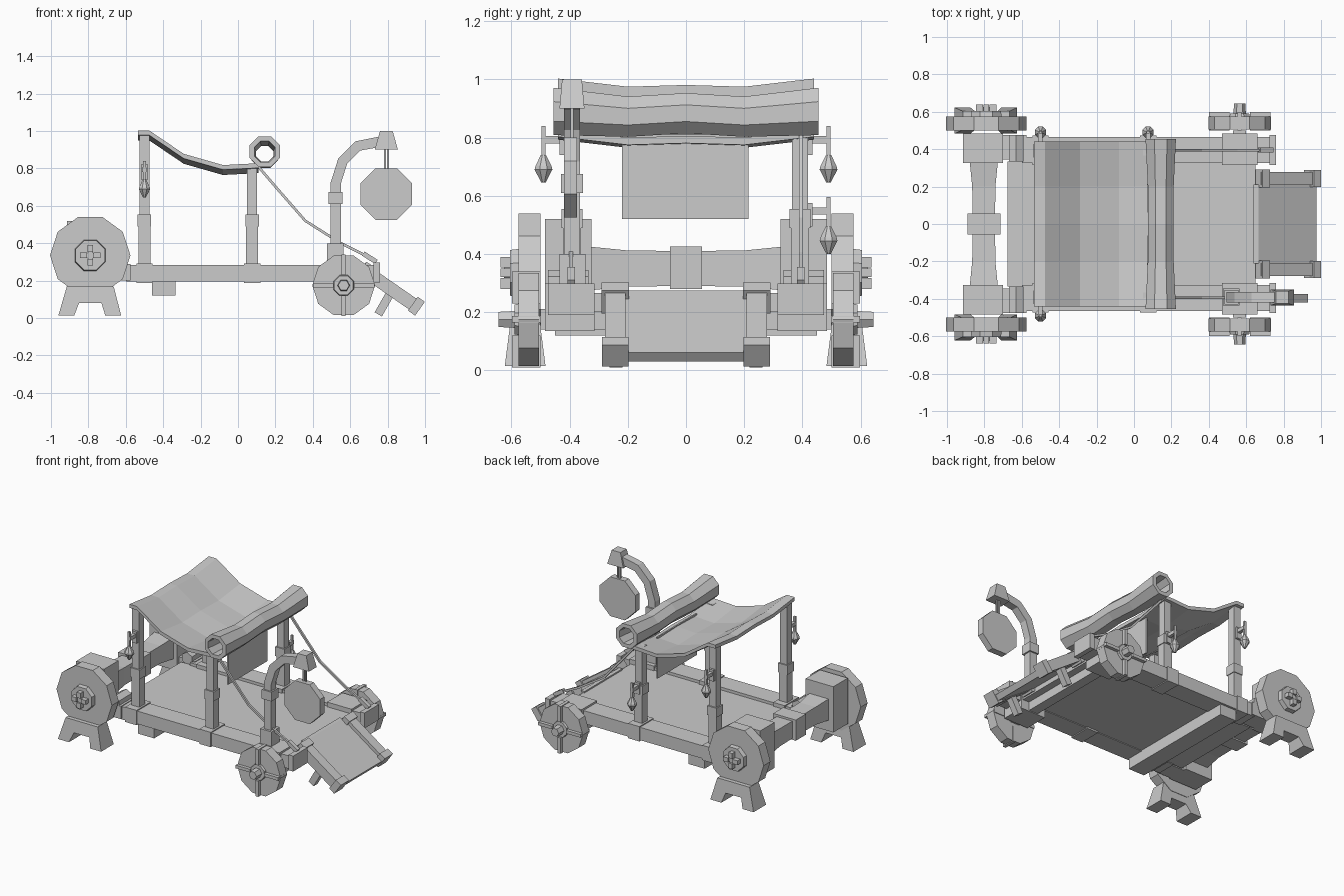
import bpy, bmesh, math
from mathutils import Vector, Matrix

cube = bpy.data.objects.get("Cube")
if cube:
    bpy.data.objects.remove(cube)

grey = bpy.data.materials.new("plain_grey")
grey.use_nodes = True
grey.diffuse_color = (0.6, 0.6, 0.6, 1)
grey.node_tree.nodes["Principled BSDF"].inputs["Base Color"].default_value = (0.6, 0.6, 0.6, 1)


def finish(name, bm):
    bmesh.ops.recalc_face_normals(bm, faces=bm.faces)
    mesh = bpy.data.meshes.new(name)
    bm.to_mesh(mesh)
    bm.free()
    mesh.materials.append(grey)
    obj = bpy.data.objects.new(name, mesh)
    bpy.context.collection.objects.link(obj)
    return obj


def loft(name, rings, caps=True, closed=True):
    """Bridge a list of equal-length point rings."""
    bm = bmesh.new()
    rows = [[bm.verts.new(p) for p in ring] for ring in rings]
    n = len(rows[0])
    for a, b in zip(rows, rows[1:]):
        for i in range(n if closed else n - 1):
            j = (i + 1) % n
            bm.faces.new((a[i], a[j], b[j], b[i]))
    if caps:
        bm.faces.new(rows[0])
        bm.faces.new(rows[-1])
    return finish(name, bm)


def box(name, x, y, z):
    return loft(name, [[(x[0], y[0], h), (x[1], y[0], h), (x[1], y[1], h), (x[0], y[1], h)] for h in z])


def prism(name, pts, y):
    return loft(name, [[(px, d, pz) for px, pz in pts] for d in y])


def lathe(name, profile, n, centre, axis="Z", turn=0.5):
    """Revolve (radius, distance) pairs around an axis."""
    rings = []
    for r, h in profile:
        ring = []
        for i in range(n):
            a = 2 * math.pi * (i + turn) / n
            u, v = r * math.cos(a), r * math.sin(a)
            p = (u, v, h) if axis == "Z" else (u, h, v)
            ring.append(Vector(centre) + Vector(p))
        rings.append(ring)
    return loft(name, rings)


def strip(name, path, w, y):
    """Square-section bar following an xz path, centred on y."""
    rings = []
    for i, p in enumerate(path):
        a, b = Vector(path[max(i - 1, 0)]), Vector(path[min(i + 1, len(path) - 1)])
        t = (b - a).normalized()
        nx, nz = -t.y * w / 2, t.x * w / 2
        rings.append([(p[0] + s * nx, y + d * w / 2, p[1] + s * nz)
                      for s, d in ((-1, -1), (1, -1), (1, 1), (-1, 1))])
    return loft(name, rings)


def span(s, a, b):
    return tuple(sorted((s * a, s * b)))


def lantern(x, s, z):
    """Hanging lantern with its bracket; z is the widest point."""
    lathe("lantern", [(0.008, -0.045), (0.033, 0.0), (0.03, 0.012), (0.01, 0.05)], 8, (x, s * 0.49, z))
    box("lantern_rod", (x - 0.007, x + 0.007), span(s, 0.483, 0.497), (z + 0.04, z + 0.15))
    box("lantern_bracket", (x - 0.012, x + 0.012), span(s, 0.42, 0.495), (z + 0.09, z + 0.115))
    box("bracket_plate", (x - 0.018, x + 0.018), span(s, 0.415, 0.435), (z + 0.05, z + 0.13))


def spokes(name, x, z, r0, r1, w, y):
    for k in range(4):
        bar = box(name, (r0, r1), y, (-w / 2, w / 2))
        bar.data.transform(Matrix.Translation((x, 0, z)) @ Matrix.Rotation(k * math.pi / 2, 4, "Y"))


# Deck and cross beam
box("deck", (-0.675, 0.65), (-0.335, 0.335), (0.2, 0.265))
box("cross_beam", (-0.46, -0.335), (-0.45, 0.45), (0.12, 0.2))
box("front_axle", (0.53, 0.6), (-0.5, 0.5), (0.14, 0.21))

for s in (-1, 1):
    # Side rails and end blocks
    box("side_rail", (-0.6, 0.76), span(s, 0.325, 0.465), (0.195, 0.285))
    box("rail_end_cap", (0.725, 0.76), span(s, 0.315, 0.475), (0.19, 0.298))
    box("axle_mount", (0.47, 0.66), span(s, 0.315, 0.485), (0.135, 0.298))
    box("rear_joint", (-0.72, -0.575), span(s, 0.345, 0.475), (0.2, 0.29))
    lathe("joint_barrel", [(0.045, -0.07), (0.045, 0.07)], 6, (-0.63, s * 0.405, 0.3), "Y")

    # Rear drum wheel with hub and foot
    lathe("drum_wheel", [(0.215, 0.5), (0.215, 0.575)] if s > 0 else [(0.215, -0.575), (0.215, -0.5)],
          10, (-0.79, 0, 0.335), "Y", 0)
    lathe("drum_hub", [(0.09, s * 0.57), (0.085, s * 0.605)], 8, (-0.79, 0, 0.335), "Y")
    lathe("drum_pin", [(0.022, s * 0.6), (0.022, s * 0.625)], 8, (-0.79, 0, 0.335), "Y")
    spokes("drum_cross", -0.79, 0.335, 0.018, 0.055, 0.03, span(s, 0.6, 0.638))
    foot = [(-0.96, 0.015), (-0.875, 0.015), (-0.85, 0.08), (-0.73, 0.08),
            (-0.71, 0.015), (-0.625, 0.015), (-0.665, 0.17), (-0.915, 0.17)]
    loft("drum_foot", [[(x, s * (mid + side * (0.07 if z < 0.05 else 0.05)), z) for x, z in foot]
                       for mid, side in ((0.553, -1), (0.553, 1))])

    # Rear axle ends
    box("axle_end", (-0.915, -0.7), span(s, 0.325, 0.485), (0.2, 0.52))
    loft("axle_arm", [[(-0.803 + a * w, s * y, 0.35 + b * w) for a, b in ((-1, -1), (1, -1), (1, 1), (-1, 1))]
                      for y, w in ((0.0, 0.06), (0.2, 0.062), (0.33, 0.075))])

    # Small front wheel
    lathe("small_wheel", [(0.168, s * 0.505), (0.168, s * 0.575)], 10, (0.565, 0, 0.175), "Y", 0)
    lathe("small_hub", [(0.06, s * 0.57), (0.055, s * 0.59)], 8, (0.565, 0, 0.175), "Y")
    lathe("small_hub_nut", [(0.034, s * 0.58), (0.03, s * 0.645)], 6, (0.565, 0, 0.175), "Y", 0)
    spokes("small_spoke", 0.565, 0.175, 0.055, 0.165, 0.022, span(s, 0.5, 0.598))

    # Canopy posts with sleeves and collars
    for x, top in ((-0.5, 0.985), (0.075, 0.82)):
        for part, w, z in (("post", 0.027, (0.28, top)), ("post_sleeve", 0.031, (0.28, 0.5)),
                           ("post_collar", 0.036, (0.49, 0.555))):
            box(part, (x - w, x + w), span(s, 0.392 - w, 0.392 + w), z)
        box("post_base", (x - 0.044, x + 0.044), span(s, 0.315, 0.472), (0.188, 0.292))
    lantern(-0.5, s, 0.69)

    # Guy rope and its peg
    strip("guy_rope", [(0.1, 0.82), (0.22, 0.68), (0.36, 0.52), (0.55, 0.4), (0.72, 0.315)], 0.014, s * 0.395)
    strip("rope_peg", [(0.67, 0.345), (0.74, 0.3)], 0.026, s * 0.395)

    # Ramp rails, end collars and struts
    strip("ramp_rail", [(0.66, 0.265), (0.97, 0.05)], 0.07, s * 0.243)
    strip("ramp_collar", [(0.66, 0.262), (0.7, 0.235)], 0.095, s * 0.243)
    strip("ramp_toe", [(0.935, 0.077), (0.973, 0.05)], 0.09, s * 0.243)
    strip("ramp_strut", [(0.81, 0.125), (0.75, 0.02)], 0.045, s * 0.24)

lantern(0.075, 1, 0.445)
box("axle_band", (-0.89, -0.715), (-0.055, 0.055), (0.28, 0.425))

# Ramp board
prism("ramp_board", [(0.64, 0.275), (0.665, 0.275), (0.975, 0.062), (0.95, 0.03), (0.64, 0.24)], (-0.21, 0.21))

# Sagging canopy sheet
rows = (-0.44, -0.2, 0.0, 0.2, 0.44)
sag = {-0.44: 0.0, -0.2: 0.028, 0.0: 0.022, 0.2: 0.028, 0.44: 0.0}
outline = [(-0.535, 1.003), (-0.475, 1.003), (-0.29, 0.878), (-0.08, 0.818), (0.11, 0.828)]
under = [(x, z - 0.025) for x, z in reversed(outline)]
loft("canopy", [[(x, y, z - sag[y]) for x, z in outline + under] for y in rows])

# Rolled end of the canopy: an open octagonal tube
bm = bmesh.new()
grid = []
for y in (-0.455, -0.2, 0.0, 0.2, 0.455):
    shrink = 0.85 if abs(y) < 0.3 else 1.0
    drop = 0.018 if abs(y) == 0.2 else 0.006 if y == 0 else 0.0
    grid.append([[bm.verts.new((0.143 + r * shrink * math.cos((i + 0.5) * math.pi / 4), y,
                                0.89 - drop + r * shrink * math.sin((i + 0.5) * math.pi / 4)))
                  for i in range(8)] for r in (0.088, 0.06)])
for i in range(8):
    j = (i + 1) % 8
    for a, b in zip(grid, grid[1:]):
        for k in (0, 1):
            bm.faces.new((a[k][i], a[k][j], b[k][j], b[k][i]))
    for end in (grid[0], grid[-1]):
        bm.faces.new((end[0][i], end[0][j], end[1][j], end[1][i]))
finish("canopy_roll", bm)

# Hanging cloth
box("hanging_cloth", (0.07, 0.08), (-0.22, 0.215), (0.52, 0.81))

# Gong stand, cap and gong
box("gong_base", (0.475, 0.565), (-0.435, -0.345), (0.285, 0.4))
strip("gong_arm", [(0.522, 0.38), (0.522, 0.72), (0.56, 0.84), (0.64, 0.92), (0.77, 0.945)], 0.055, -0.392)
box("gong_collar", (0.485, 0.56), (-0.43, -0.354), (0.61, 0.675))
loft("gong_cap", [[(0.793 + a * w, -0.392 + b * d, z) for a, b in ((-1, -1), (1, -1), (1, 1), (-1, 1))]
                  for w, d, z in ((0.062, 0.043, 0.9), (0.034, 0.034, 1.0))])
for x in (0.785, 0.802):
    box("gong_cord", (x - 0.005, x + 0.005), (-0.397, -0.387), (0.78, 0.91))
lathe("gong", [(0.149, -0.42), (0.149, -0.374)], 8, (0.793, 0, 0.663), "Y")
